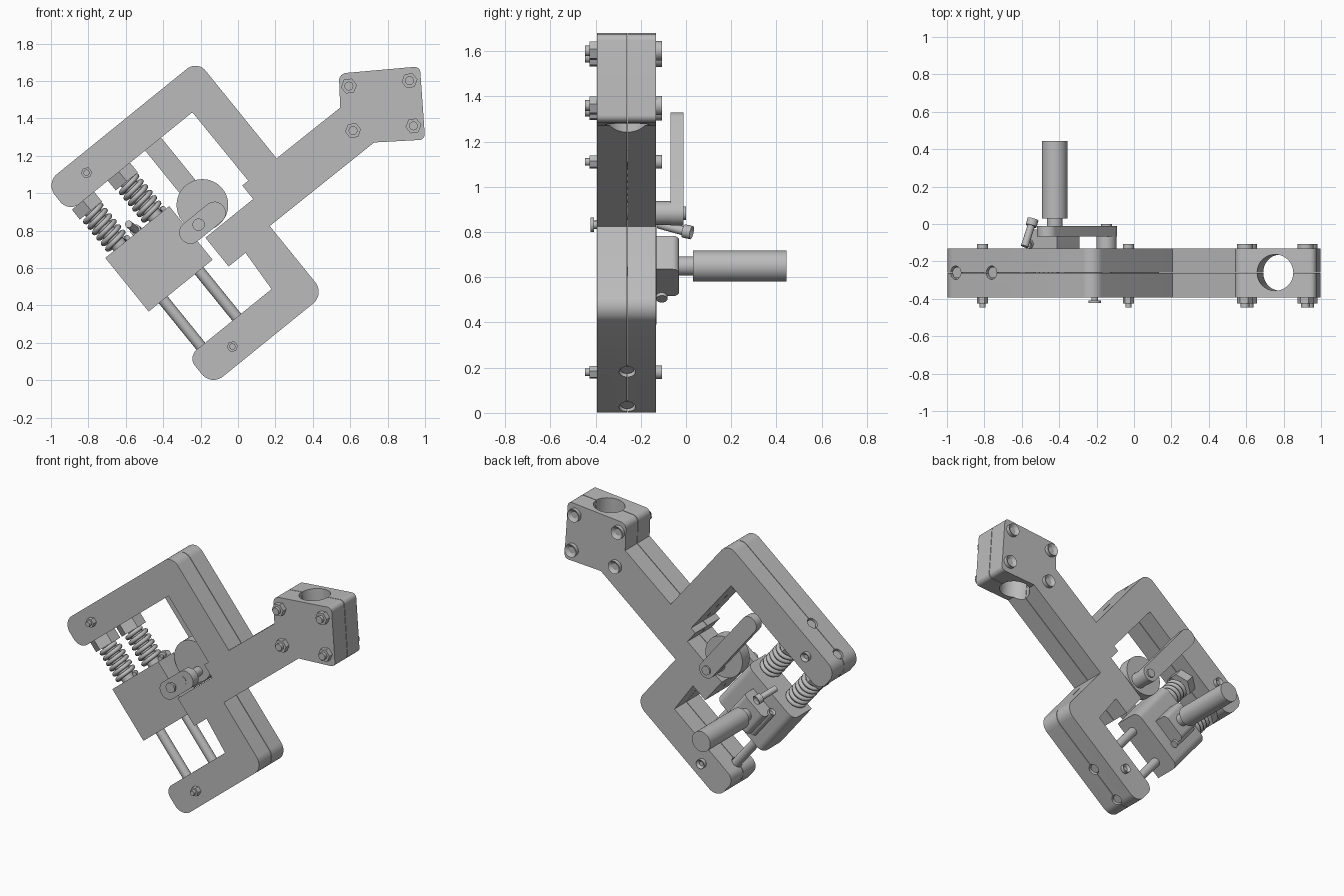
import bpy, bmesh, math
from mathutils import Matrix, Vector

if "Cube" in bpy.data.objects:
    bpy.data.objects.remove(bpy.data.objects["Cube"])

GREY = (0.5, 0.5, 0.5, 1)
mat = bpy.data.materials.new("plain_grey")
mat.use_nodes = True
mat.diffuse_color = GREY
mat.node_tree.nodes["Principled BSDF"].inputs["Base Color"].default_value = GREY

# The mechanism is designed upright in (u, y, w) and tilted about y
TILT = Matrix.Rotation(math.radians(-39), 4, 'Y')
UNTILT = TILT.inverted()
MID = -0.26


def finish(name, bm, matrix=TILT):
    bmesh.ops.recalc_face_normals(bm, faces=bm.faces)
    bm.transform(matrix)
    me = bpy.data.meshes.new(name)
    bm.to_mesh(me)
    bm.free()
    me.materials.append(mat)
    ob = bpy.data.objects.new(name, me)
    bpy.context.collection.objects.link(ob)
    return ob


def rounded(corners):
    out = []
    for i, (x, z, r) in enumerate(corners):
        p = Vector((x, z))
        if not r:
            out.append(p)
            continue
        a = (Vector(corners[i - 1][:2]) - p).normalized()
        b = (Vector(corners[(i + 1) % len(corners)][:2]) - p).normalized()
        half = a.angle(b) / 2
        c = p + (a + b).normalized() * r / math.sin(half)
        t = r / math.tan(half)
        s, e = p + a * t - c, p + b * t - c
        out += [c + s.lerp(e, k / 8).normalized() * r for k in range(9)]
    return out


def prism(name, corners, y0, y1):
    bm = bmesh.new()
    f = bm.faces.new([bm.verts.new((p.x, y0, p.y)) for p in rounded(corners)])
    ext = bmesh.ops.extrude_face_region(bm, geom=[f])
    bmesh.ops.translate(bm, vec=(0, y1 - y0, 0),
                        verts=[v for v in ext["geom"] if isinstance(v, bmesh.types.BMVert)])
    return finish(name, bm)


def cyl(name, r, a, b, n=32, socket=0):
    a, b = Vector(a), Vector(b)
    d = b - a
    bm = bmesh.new()
    bmesh.ops.create_cone(bm, cap_ends=True, segments=n, radius1=r, radius2=r, depth=d.length)
    if socket:
        top = max(bm.faces, key=lambda f: f.calc_center_median().z)
        bmesh.ops.inset_region(bm, faces=[top], thickness=r * 0.5)
        bmesh.ops.translate(bm, vec=(0, 0, -socket), verts=top.verts)
    bm.transform(Matrix.Translation((a + b) / 2) @ d.to_track_quat('Z', 'Y').to_matrix().to_4x4())
    return finish(name, bm)


def box(name, lo, hi, round_back=0):
    lo, hi = Vector(lo), Vector(hi)
    bm = bmesh.new()
    bmesh.ops.create_cube(bm, size=1)
    bm.transform(Matrix.Translation((lo + hi) / 2) @ Matrix.Diagonal((*(hi - lo), 1)))
    if round_back:
        edges = [e for e in bm.edges if abs(e.verts[0].co.z - e.verts[1].co.z) > 0.01
                 and e.verts[0].co.y > lo.y + 0.01]
        bmesh.ops.bevel(bm, geom=edges, offset=round_back, segments=6, profile=0.5, affect='EDGES')
    return finish(name, bm)


def cut(ob, cutters):
    for c in cutters:
        m = ob.modifiers.new("cut", 'BOOLEAN')
        m.operation, m.solver, m.object = 'DIFFERENCE', 'EXACT', c
    bpy.context.view_layer.update()
    dg = bpy.context.evaluated_depsgraph_get()
    me = bpy.data.meshes.new_from_object(ob.evaluated_get(dg))
    ob.modifiers.clear()
    ob.data = me


RODS = (-0.04, 0.207)

# Clamp frame: two mirrored plates with rod holes and a tube hole in the head
outline = [
    (-0.138, 1.466, .08), (0.907, 1.466, .07), (0.907, 0.792, 0), (1.342, 0.789, 0),
    (1.451, 0.935, .04), (1.812, 0.692, .03), (1.587, 0.370, .03), (1.366, 0.530, 0),
    (0.651, 0.534, 0), (0.651, 0.066, .08), (-0.13, 0.066, .08), (-0.13, 0.266, .06),
    (0.446, 0.266, 0), (0.460, 0.504, 0), (0.344, 0.504, 0), (0.344, 0.702, 0),
    (0.673, 0.702, 0), (0.673, 0.795, 0), (0.714, 0.795, 0), (0.712, 1.267, 0),
    (-0.138, 1.267, .07),
]
cutters = [cyl("rod_hole_cutter", 0.036, (u, MID, -0.1), (u, MID, 1.6)) for u in RODS]
tube_mid, tube_dir = Vector((0.77, MID, 1.47)), Vector((-0.08, 0, 1))
cutters.append(cyl("tube_hole_cutter", 0.097, UNTILT @ (tube_mid - tube_dir * 0.4),
                   UNTILT @ (tube_mid + tube_dir * 0.4), 48))
for name, y0, y1 in (("front_frame_plate", -0.393, -0.262), ("back_frame_plate", -0.258, -0.132)):
    cut(prism(name, outline, y0, y1), cutters)
for c in cutters:
    bpy.data.objects.remove(c)

# Through bolts: hex nut and stud in front, socket cap behind
bolts = [(-.81, 1.11, .03), (-.03, .18, .03), (.593, 1.573, .043),
         (.917, 1.602, .043), (.938, 1.36, .043), (.615, 1.335, .043)]
for x, z, r in bolts:
    p = UNTILT @ Vector((x, 0, z))
    at = lambda y: (p.x, y, p.z)
    cyl("bolt_nut", r, at(-0.39), at(-0.426), 6)
    cyl("bolt_stud", r * 0.55, at(-0.40), at(-0.447), 20)
    cyl("bolt_cap", r, at(-0.135), at(-0.106), 24, socket=0.015)

# Guide rods with hex stop nuts and springs
for u in RODS:
    cyl("guide_rod", 0.03, (u, MID, 0.08), (u, MID, 1.455))
    cyl("spring_sleeve", 0.042, (u, MID, 0.95), (u, MID, 1.22))
    cyl("stop_nut", 0.088, (u, MID, 1.2), (u, MID, 1.268), 6)
    turns, steps = 6, 20
    cu = bpy.data.curves.new("spring", 'CURVE')
    cu.dimensions, cu.bevel_depth, cu.bevel_resolution, cu.use_fill_caps = '3D', 0.014, 2, True
    sp = cu.splines.new('POLY')
    sp.points.add(turns * steps)
    for i, pt in enumerate(sp.points):
        t = i / steps * 2 * math.pi
        q = TILT @ Vector((u + 0.06 * math.cos(t), MID + 0.06 * math.sin(t),
                           0.965 + 0.225 * i / (turns * steps)))
        pt.co = (*q, 1)
    cu.materials.append(mat)
    bpy.context.collection.objects.link(bpy.data.objects.new("spring", cu))

# Sliding block with a round front recess holding a hex head
HU, HW = 0.079, 0.772
block = box("sliding_block", (-0.14, -0.325, 0.586), (0.3, -0.13, 0.955), 0.05)
recess = cyl("recess_cutter", 0.09, (HU, -0.5, HW), (HU, -0.2, HW), 40)
cut(block, [recess])
bpy.data.objects.remove(recess)
cyl("recess_hex_head", 0.072, (HU, -0.19, HW), (HU, -0.25, HW), 6)
cyl("recess_stud", 0.038, (HU, -0.2, HW), (HU, -0.27, HW), 24)

# Rear clamp, its cross bolt, and the round handle
box("rear_clamp", (HU - .095, -0.135, HW - .095), (HU + .095, -0.03, HW + .095), 0.03)
cyl("clamp_bolt", 0.025, (-0.015, -0.107, 0.66), (-0.015, -0.107, 0.885), 20, socket=0.01)
cyl("handle_neck", 0.042, (HU, -0.04, HW), (HU, 0.04, HW))
cyl("handle", 0.068, (HU, 0.03, HW), (HU, 0.445, HW), 40)

# Tilted peg with a head
peg = [UNTILT @ Vector(p) for p in ((-.585, -.12, .835), (-.55, -.01, .805), (-.54, .025, .797))]
cyl("peg_shank", 0.02, peg[0], peg[1], 20)
cyl("peg_head", 0.03, peg[1], peg[2], 24, socket=0.01)

# Cam disc, pivot, rear lever and front link
PU, PW = 0.442, 0.779
cyl("cam_disc", 0.138, (PU, -0.21, 0.848), (PU, -0.132, 0.848), 64)
cyl("pivot_boss", 0.053, (PU, -0.14, PW), (PU, -0.06, PW))
cyl("pivot_pin", 0.03, (PU, -0.388, PW), (PU, 0.0, PW))
r = 0.055
prism("lever", [(PU - r, PW - r, r * .99), (PU + r, PW - r, r * .99),
                (PU + r, 1.336, r * .99), (PU - r, 1.336, r * .99)], -0.068, -0.01)
prism("front_link", [(0.24, PW - .065, .058), (0.525, PW - .065, .058),
                     (0.525, PW + .055, .058), (0.24, PW + .055, .058)], -0.385, -0.327)
cyl("link_knob_stem", 0.018, (0.36, -0.38, PW), (0.36, -0.41, PW), 20)
cyl("link_knob", 0.033, (0.36, -0.408, PW), (0.36, -0.423, PW), 24)

# Smooth round surfaces, keep hard edges
bpy.ops.object.select_all(action='DESELECT')
for ob in bpy.context.collection.objects:
    if ob.type == 'MESH' and ob.data.materials and ob.data.materials[0] == mat:
        ob.select_set(True)
        bpy.context.view_layer.objects.active = ob
bpy.ops.object.shade_smooth_by_angle(angle=math.radians(30))
